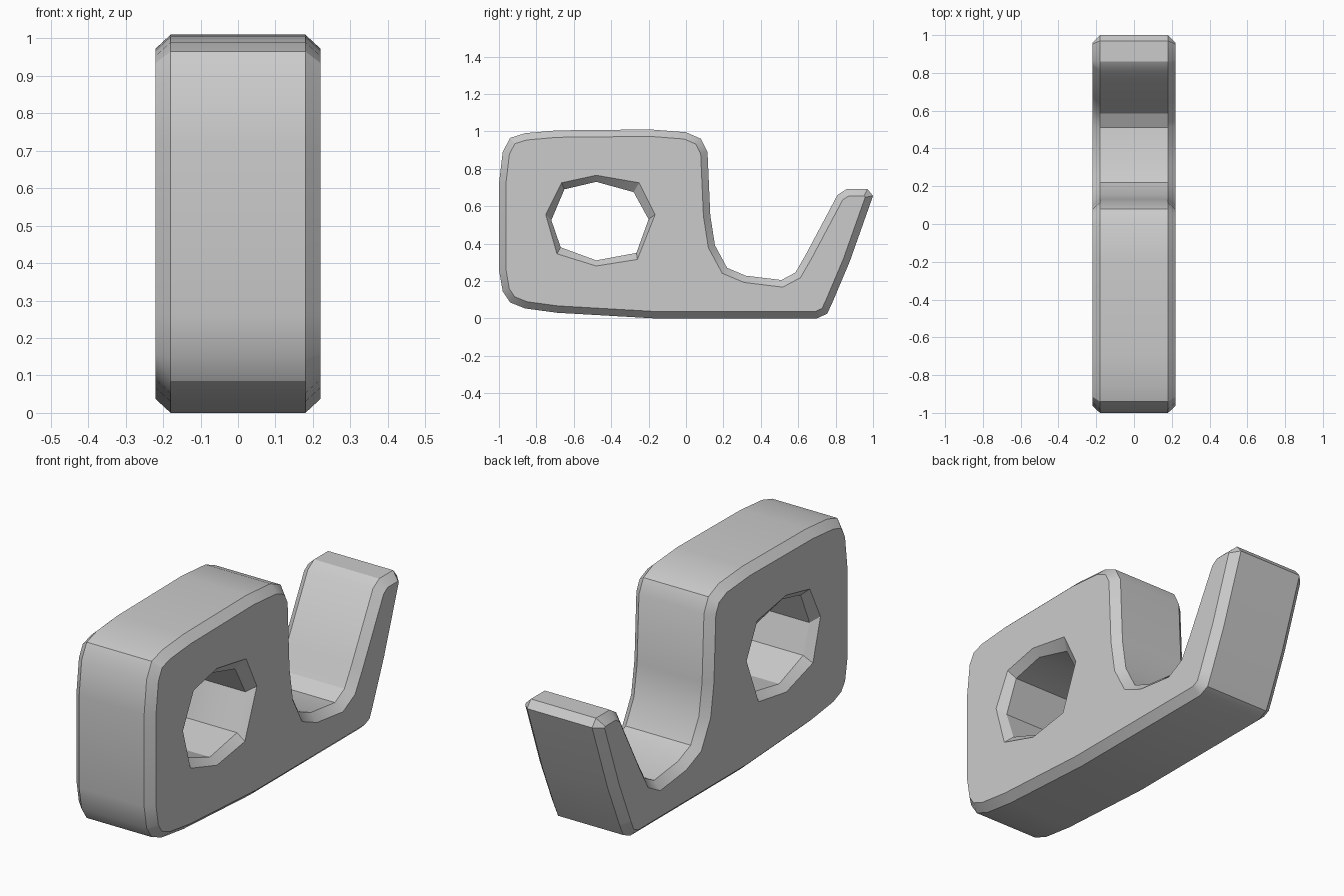
import bpy, bmesh, math
from mathutils import Vector

if "Cube" in bpy.data.objects:
    bpy.data.objects.remove(bpy.data.objects["Cube"])

HALF, WALL, INSET = 0.22, 0.18, 0.037

# side profile (y, z), counter-clockwise from the underside
outline = [(-0.17, 0), (0.70, 0), (0.755, 0.025), (0.785, 0.09), (0.876, 0.305),
           (1.0, 0.655), (0.97, 0.692), (0.86, 0.692), (0.81, 0.66), (0.64, 0.34),
           (0.585, 0.245), (0.51, 0.205), (0.32, 0.228), (0.22, 0.27), (0.155, 0.39),
           (0.13, 0.55), (0.115, 0.89), (0.08, 0.96), (0, 0.995), (-0.19, 1.01),
           (-0.69, 1.005), (-0.86, 0.99), (-0.94, 0.965), (-0.98, 0.89), (-1, 0.72),
           (-1, 0.26), (-0.98, 0.145), (-0.94, 0.085), (-0.86, 0.053), (-0.69, 0.03)]
# eight-sided hole: narrow tunnel and wider rim
tunnel = [(-0.65, 0.69), (-0.48, 0.73), (-0.28, 0.675), (-0.20, 0.53),
          (-0.265, 0.35), (-0.48, 0.31), (-0.67, 0.38), (-0.72, 0.525)]
rim = [(-0.665, 0.725), (-0.48, 0.765), (-0.25, 0.725), (-0.165, 0.555),
       (-0.26, 0.315), (-0.48, 0.28), (-0.69, 0.345), (-0.75, 0.555)]


def inset(pts, d):
    """Mitred inward offset of a counter-clockwise loop."""
    out = []
    for i, p in enumerate(pts):
        p, a, b = Vector(p), Vector(pts[i - 1]), Vector(pts[(i + 1) % len(pts)])
        e, f = (p - a).normalized(), (b - p).normalized()
        n, m = Vector((-e.y, e.x)), Vector((-f.y, f.x))
        out.append(p + (n + m) * d / (1 + n.dot(m)))
    return out


bm = bmesh.new()


def sleeve(wall, cap):
    """Wall with a chamfer at both ends; returns the two end loops."""
    rings = [[bm.verts.new((x, p[0], p[1])) for p in pts] for x, pts in
             ((-HALF, cap), (-WALL, wall), (WALL, wall), (HALF, cap))]
    n = len(wall)
    for r, s in zip(rings, rings[1:]):
        for i in range(n):
            j = (i + 1) % n
            bm.faces.new((r[i], r[j], s[j], s[i]))
    return rings[0], rings[-1]


body_ends = sleeve(outline, inset(outline, INSET))
hole_ends = sleeve(tunnel, rim)

# flat cheeks with the hole left open
for body, hole in zip(body_ends, hole_ends):
    edges = [bm.edges.get((l[i - 1], l[i])) for l in (body, hole) for i in range(len(l))]
    bmesh.ops.triangle_fill(bm, edges=edges, use_beauty=True, use_dissolve=False)
bmesh.ops.recalc_face_normals(bm, faces=bm.faces)

mesh = bpy.data.meshes.new("hook_block")
bm.to_mesh(mesh)
bm.free()
block = bpy.data.objects.new("hook_block", mesh)
bpy.context.collection.objects.link(block)
bpy.context.view_layer.objects.active = block
block.select_set(True)
bpy.ops.object.shade_smooth_by_angle(angle=math.radians(30))
